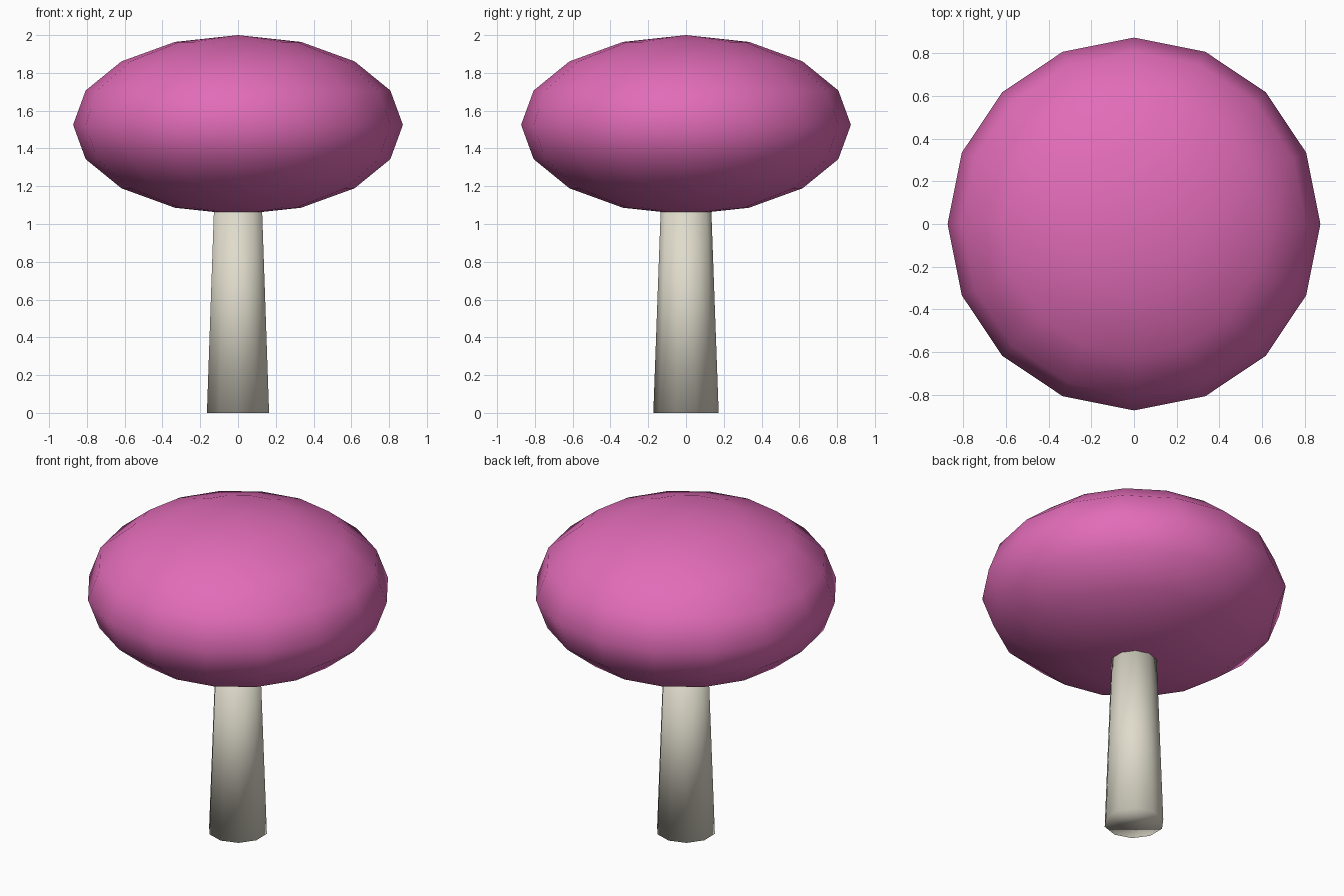
import bpy
import bmesh
from mathutils import Matrix

cube = bpy.data.objects.get("Cube")
if cube:
    bpy.data.objects.remove(cube, do_unlink=True)


def make_material(name, rgb):
    mat = bpy.data.materials.new(name)
    mat.use_nodes = True
    mat.diffuse_color = (*rgb, 1)
    mat.node_tree.nodes["Principled BSDF"].inputs["Base Color"].default_value = (*rgb, 1)
    return mat


def add_part(name, bm, mat):
    mesh = bpy.data.meshes.new(name)
    for face in bm.faces:
        face.smooth = True
    bm.to_mesh(mesh)
    bm.free()
    mesh.materials.append(mat)
    obj = bpy.data.objects.new(name, mesh)
    bpy.context.collection.objects.link(obj)
    return obj


pink = make_material("pink", (0.76, 0.15, 0.48))
cream = make_material("cream", (0.74, 0.71, 0.60))

# Trunk: tapered ten-sided column reaching just inside the crown
height = 1.1
bm = bmesh.new()
bmesh.ops.create_cone(bm, cap_ends=True, segments=10, radius1=0.173,
                      radius2=0.133, depth=height,
                      matrix=Matrix.Translation((0, 0, height / 2)))
add_part("trunk", bm, cream)

# Crown: flattened round canopy
bm = bmesh.new()
bmesh.ops.create_uvsphere(bm, u_segments=16, v_segments=8, radius=1)
crown = add_part("crown", bm, pink)
crown.data.transform(Matrix.Translation((0, 0, 1.525)) @ Matrix.Diagonal((0.873, 0.873, 0.475, 1)))
